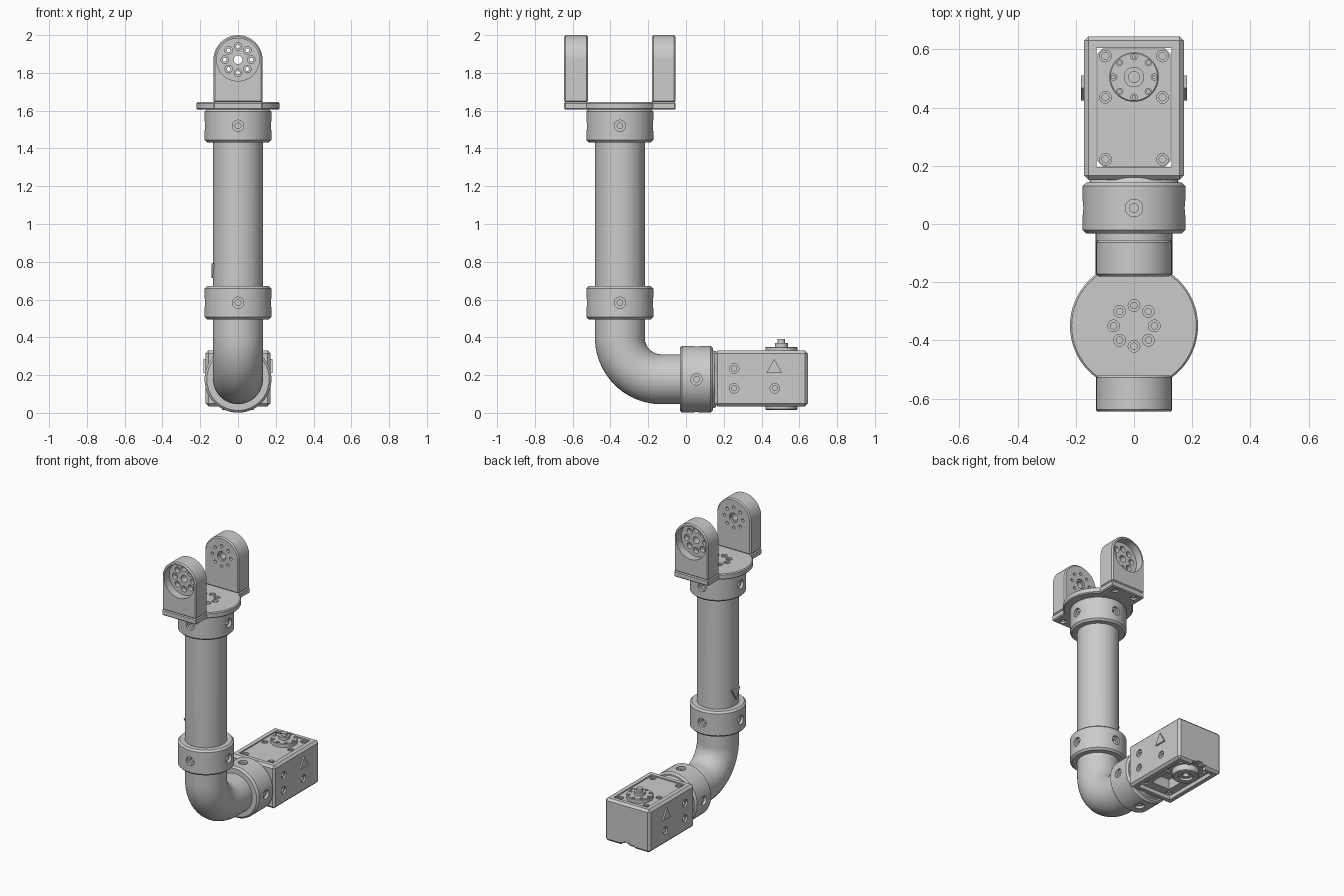
import bpy, bmesh, math
from mathutils import Matrix, Vector

if "Cube" in bpy.data.objects:
    bpy.data.objects.remove(bpy.data.objects["Cube"])

grey = bpy.data.materials.new("plain grey")
grey.use_nodes = True
GREY = (0.6, 0.6, 0.6, 1)
grey.diffuse_color = GREY
grey.node_tree.nodes["Principled BSDF"].inputs["Base Color"].default_value = GREY

X, Y, Z = Vector((1, 0, 0)), Vector((0, 1, 0)), Vector((0, 0, 1))
ARM_Y, AXIS_Z, TUBE_R = -0.35, 0.178, 0.132
HORN_Y, EYE_Z = 0.505, 1.87


def frame(loc, axis=Z):
    """Placement whose local z runs along axis."""
    return Matrix.Translation(loc) @ axis.to_track_quat('Z', 'Y').to_matrix().to_4x4()


def lathe(bm, profile, place, n=48):
    """Closed solid of revolution; the profile starts and ends on the axis."""
    rings = []
    for r, h in profile:
        count = n if r else 1
        rings.append([bm.verts.new(place @ Vector((r * math.cos(k * math.tau / n),
                                                   r * math.sin(k * math.tau / n), h)))
                      for k in range(count)])
    for a, b in zip(rings, rings[1:]):
        for k in range(n):
            quad = [a[k % len(a)], a[(k + 1) % len(a)], b[(k + 1) % len(b)], b[k % len(b)]]
            bm.faces.new(list(dict.fromkeys(quad)))


def disc(bm, r, low, high, place, chamfer=0.0, n=48):
    rim = [(r - chamfer, low), (r, low + chamfer), (r, high - chamfer), (r - chamfer, high)]
    lathe(bm, [(0, low)] + (rim if chamfer else [(r, low), (r, high)]) + [(0, high)], place, n)


def bore(bm, place, wide, narrow, step, deep, n=24):
    """Counterbored hole, cut inward from a surface whose normal is local z."""
    lathe(bm, [(0, -deep), (narrow, -deep), (narrow, -step), (wide, -step),
               (wide, 0.02), (0, 0.02)], place, n)


def prism(bm, points, sweep):
    low = [bm.verts.new(p) for p in points]
    high = [bm.verts.new(Vector(p) + sweep) for p in points]
    bm.faces.new(low)
    bm.faces.new(high)
    for k in range(len(low)):
        j = (k + 1) % len(low)
        bm.faces.new([low[k], low[j], high[j], high[k]])


def box(bm, x, y0, y1, z0, z1):
    prism(bm, [(-x, y0, z0), (x, y0, z0), (x, y1, z0), (-x, y1, z0)], Z * (z1 - z0))


def ring(radius, count=8):
    for k in range(count):
        a = k * math.tau / count
        yield radius * math.cos(a), radius * math.sin(a)


def to_object(name, bm):
    bmesh.ops.recalc_face_normals(bm, faces=bm.faces)
    mesh = bpy.data.meshes.new(name)
    bm.to_mesh(mesh)
    bm.free()
    ob = bpy.data.objects.new(name, mesh)
    bpy.context.collection.objects.link(ob)
    return ob


def part(name, bm, bevel=0, cutters=()):
    """Make the part, chamfer it, subtract each cutter mesh, then shade it."""
    ob = to_object(name, bm)
    ob.data.materials.append(grey)
    bpy.ops.object.select_all(action='DESELECT')
    ob.select_set(True)
    bpy.context.view_layer.objects.active = ob
    if bevel:
        mod = ob.modifiers.new("chamfer", 'BEVEL')
        mod.width, mod.segments = bevel, 1
        mod.limit_method, mod.angle_limit = 'ANGLE', math.radians(35)
        bpy.ops.object.modifier_apply(modifier=mod.name)
    for cutter_bm in cutters:
        cutter = to_object("cutter", cutter_bm)
        cutter.hide_render = True
        mod = ob.modifiers.new("cut", 'BOOLEAN')
        mod.operation, mod.solver, mod.object = 'DIFFERENCE', 'EXACT', cutter
        bpy.ops.object.modifier_apply(modifier=mod.name)
        bpy.data.objects.remove(cutter)
    bpy.ops.object.shade_smooth_by_angle(angle=math.radians(35))
    return ob


# Bent tube: upright run, elbow and short horizontal run
bm = bmesh.new()
bend_r, bend_y = 0.22, ARM_Y + 0.22
bend_z = AXIS_Z + bend_r
path = [(Vector((0, ARM_Y, 1.6)), 0)]
for k in range(21):
    a = math.pi / 2 * k / 20
    path.append((Vector((0, bend_y - bend_r * math.cos(a), bend_z - bend_r * math.sin(a))), a))
path.append((Vector((0, 0.13, AXIS_Z)), math.pi / 2))
rings = []
for centre, a in path:
    out = Vector((0, -math.cos(a), -math.sin(a)))
    rings.append([bm.verts.new(centre + X * c + out * s) for c, s in ring(TUBE_R, 48)])
for a, b in zip(rings, rings[1:]):
    for k in range(48):
        bm.faces.new([a[k], a[(k + 1) % 48], b[(k + 1) % 48], b[k]])
bm.faces.new(rings[0])
bm.faces.new(rings[-1])
part("bent_tube", bm)

# Clamp collars, each with four screw holes
for name, loc, axis, sides in (
        ("lower_collar", (0, ARM_Y, 0.583), Z, (X, -X, Y, -Y)),
        ("upper_collar", (0, ARM_Y, 1.52), Z, (X, -X, Y, -Y)),
        ("joint_collar", (0, 0.055, AXIS_Z), Y, (X, -X, Z, -Z))):
    bm, holes = bmesh.new(), bmesh.new()
    disc(bm, 0.177, -0.0875, 0.0875, frame(loc, axis), 0.012, 64)
    for side in sides:
        bore(holes, frame(Vector(loc) + side * 0.177, side), 0.03, 0.015, 0.02, 0.038)
    part(name, bm, cutters=[holes])

# Round flange on the top collar
bm, holes = bmesh.new(), bmesh.new()
disc(bm, 0.22, 1.605, 1.645, frame((0, ARM_Y, 0)), 0.006, 64)
for x, y in ring(0.07):
    bore(holes, frame((x, ARM_Y + y, 1.645)), 0.02, 0.011, 0.012, 0.03)
part("flange", bm, cutters=[holes])

# Fork: foot and rounded lug at the front and back
for name, d in (("front", -1), ("back", 1)):
    inner, outer = ARM_Y + d * 0.17, ARM_Y + d * 0.295
    bm, holes = bmesh.new(), bmesh.new()
    box(bm, 0.131, min(inner, outer), max(inner, outer), 1.605, 1.645)
    for x in (-0.075, 0.075):
        bore(holes, frame((x, ARM_Y + d * 0.255, 1.605), -Z), 0.022, 0.012, 0.012, 0.03)
    part(name + "_fork_foot", bm, 0.006, [holes])

    bm, recess, holes = bmesh.new(), bmesh.new(), bmesh.new()
    arch = [(0.13 * math.cos(math.pi * k / 28), EYE_Z + 0.13 * math.sin(math.pi * k / 28))
            for k in range(29)]
    outline = [(-0.13, 1.643)] + [(0.13, 1.643)] + arch
    prism(bm, [(x, inner, z) for x, z in outline], Y * (outer - inner))
    out = Y * d
    disc(recess, 0.113, -0.055, 0.02, frame((0, outer, EYE_Z), out))
    floor = outer - d * 0.055
    for x, z in ring(0.07):
        bore(holes, frame((x, floor, EYE_Z + z), out), 0.02, 0.01, 0.03, 0.1)
    lathe(holes, [(0, -0.1), (0.032, -0.1), (0.032, -0.055), (0.023, -0.055),
                  (0.023, 0.02), (0, 0.02)], frame((0, floor, EYE_Z), out), 24)
    part(name + "_fork_lug", bm, 0.008, [recess, holes])

# Motor housing: chamfered block open through the middle
bm, opening, notch, holes = (bmesh.new() for _ in range(4))
box(bm, 0.172, 0.152, 0.645, 0.035, 0.33)
box(opening, 0.128, 0.196, 0.605, 0, 0.4)
box(notch, 0.055, 0.59, 0.7, 0, 0.055)
box(holes, 0.022, 0.59, 0.7, 0, 0.066)
for side in (X, -X):
    for y, z in ((0.255, 0.235), (0.255, 0.13), (0.47, 0.13)):
        bore(holes, frame(Vector((0, y, z)) + side * 0.172, side), 0.025, 0.013, 0.012, 0.03)
part("motor_housing", bm, 0.015, [opening, notch, holes])

# Neck between the joint collar and the housing
bm = bmesh.new()
lathe(bm, [(0, 0), (0.16, 0), (0.146, 0.03), (0, 0.03)], frame((0, 0.13, AXIS_Z), Y))
part("housing_neck", bm)

# Motor inside the housing, with cut corners, screw holes and an underside pocket
bm, holes, pocket = bmesh.new(), bmesh.new(), bmesh.new()
hx, y0, y1, c = 0.126, 0.198, 0.603, 0.018
prism(bm, [(-hx + c, y0, 0.06), (hx - c, y0, 0.06), (hx, y0 + c, 0.06), (hx, y1 - c, 0.06),
           (hx - c, y1, 0.06), (-hx + c, y1, 0.06), (-hx, y1 - c, 0.06), (-hx, y0 + c, 0.06)],
      Z * 0.264)
for x in (-0.098, 0.098):
    for y in (0.222, 0.435, 0.577):
        bore(holes, frame((x, y, 0.324)), 0.02, 0.012, 0.01, 0.025, 16)
        bore(holes, frame((x, y, 0.06), -Z), 0.02, 0.012, 0.01, 0.025, 16)
box(pocket, 0.07, 0.26, 0.41, 0, 0.13)
part("motor", bm, cutters=[holes, pocket])

# Output horn with a ring of holes, a hub and a peg
bm, holes = bmesh.new(), bmesh.new()
lathe(bm, [(0, 0.31), (0.085, 0.31), (0.085, 0.346), (0.081, 0.35), (0.035, 0.35),
           (0.035, 0.37), (0.02, 0.37), (0.02, 0.39), (0, 0.39)], frame((0, HORN_Y, 0)))
for x, y in ring(0.07):
    bore(holes, frame((x, HORN_Y + y, 0.35)), 0.011, 0.006, 0.015, 0.025, 16)
part("output_horn", bm, cutters=[holes])

# Idler disc underneath
bm, holes = bmesh.new(), bmesh.new()
disc(bm, 0.085, 0.015, 0.08, frame((0, HORN_Y, 0)), 0.005)
bore(holes, frame((0, HORN_Y, 0.015), -Z), 0.045, 0.02, 0.015, 0.04)
part("idler_disc", bm, cutters=[holes])

# Raised triangle marks on the housing sides and on the tube
for name, x, y, z, h, thick in (("left_mark", 0.165, 0.467, 0.21, 0.075, 0.017),
                                ("right_mark", -0.165, 0.467, 0.21, 0.075, -0.017),
                                ("tube_mark", -0.12, ARM_Y, 0.79, -0.075, -0.021)):
    bm = bmesh.new()
    prism(bm, [(x, y - 0.043, z), (x, y + 0.043, z), (x, y, z + h)], X * thick)
    part(name, bm)
